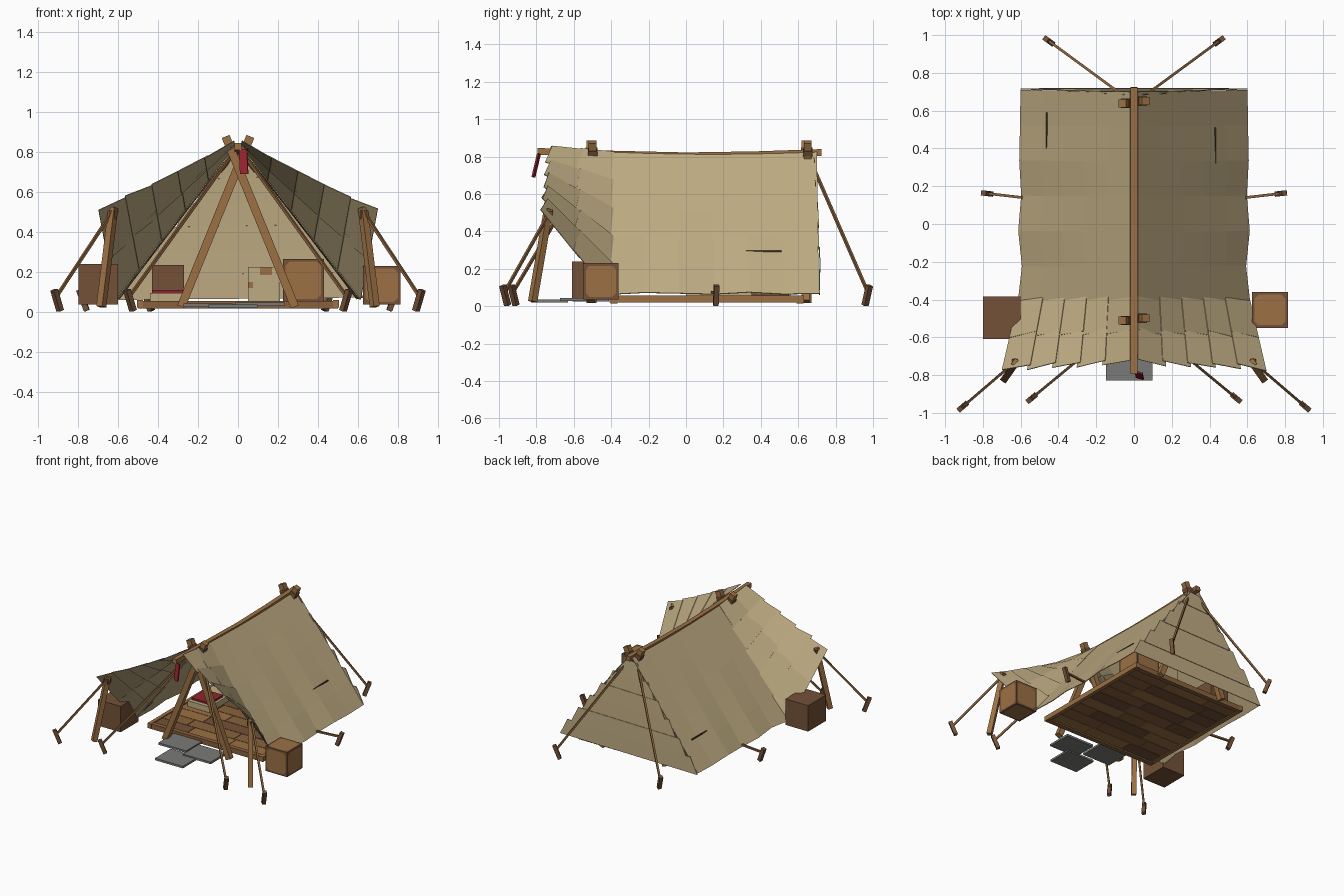
import bpy, bmesh, math, random
from mathutils import Vector

if "Cube" in bpy.data.objects:
    bpy.data.objects.remove(bpy.data.objects["Cube"])

random.seed(4)


def mat(name, rgb):
    m = bpy.data.materials.new(name)
    lin = [((c / 255 + 0.055) / 1.055) ** 2.4 for c in rgb]
    m.diffuse_color = (*lin, 1)
    m.use_nodes = True
    m.node_tree.nodes["Principled BSDF"].inputs["Base Color"].default_value = m.diffuse_color
    return m


CANVAS = mat("canvas", (190, 171, 130))
WOOD = mat("wood", (156, 113, 68))
DARK = mat("dark wood", (116, 81, 56))
PLANK = mat("plank wood", (136, 97, 60))
STONE = mat("stone", (122, 122, 120))
RED = mat("red cloth", (146, 34, 46))
SLIT = mat("dark slit", (62, 54, 40))


def finish(name, bm, *mats):
    bmesh.ops.recalc_face_normals(bm, faces=bm.faces)
    me = bpy.data.meshes.new(name)
    bm.to_mesh(me)
    bm.free()
    for m in mats:
        me.materials.append(m)
    ob = bpy.data.objects.new(name, me)
    bpy.context.collection.objects.link(ob)
    return ob


def box(name, x, y, z, *mats):
    """Box from (min, max) ranges."""
    bm = bmesh.new()
    bmesh.ops.create_cube(bm, size=1)
    for v in bm.verts:
        v.co = [r[0] if c < 0 else r[1] for c, r in zip(v.co, (x, y, z))]
    return finish(name, bm, *mats)


def bar(name, p, q, w, m):
    """Square bar between two points."""
    p, q = Vector(p), Vector(q)
    bm = bmesh.new()
    bmesh.ops.create_cube(bm, size=1)
    for v in bm.verts:
        v.co = (v.co.x * w, v.co.y * w, v.co.z * (q - p).length)
    ob = finish(name, bm, m)
    ob.location = (p + q) / 2
    ob.rotation_euler = (q - p).to_track_quat('Z', 'Y').to_euler()
    return ob


def cloth(name, func, nu, nv, m=CANVAS, t=0.005):
    """Thin sheet from a function of u and v in 0..1."""
    bm = bmesh.new()
    g = [[bm.verts.new(func(i / nu, j / nv)) for j in range(nv + 1)] for i in range(nu + 1)]
    for i in range(nu):
        for j in range(nv):
            bm.faces.new((g[i][j], g[i + 1][j], g[i + 1][j + 1], g[i][j + 1]))
    ob = finish(name, bm, m)
    s = ob.modifiers.new("thickness", 'SOLIDIFY')
    s.thickness, s.offset = t, 0
    return ob


def crate(name, x, y, z):
    """Crate with a lighter panel set into every face."""
    ob = box(name, x, y, z, DARK, WOOD)
    bm = bmesh.new()
    bm.from_mesh(ob.data)
    faces = list(bm.faces)
    bmesh.ops.inset_individual(bm, faces=faces, thickness=0.02)
    for f in faces:
        f.material_index = 1
    # clipped panel corners
    bmesh.ops.bevel(bm, geom=[v for f in faces for v in f.verts], offset=0.02,
                    affect='VERTICES', segments=1, material=-1)
    bm.to_mesh(ob.data)
    bm.free()


# ridge beam with a slight sag
ys = [-0.79, -0.42, 0.0, 0.38, 0.72]
zs = [0.828, 0.814, 0.804, 0.81, 0.822]
for k in range(4):
    bar("ridge_beam", (0, ys[k] - 0.004, zs[k]), (0, ys[k + 1] + 0.004, zs[k + 1]), 0.036, WOOD)

# crossed frames with lashings
for y in (-0.505, 0.645):
    for s in (-1, 1):
        yy = y + 0.006 * s
        bar("frame_pole", (-0.285 * s, yy, 0.025), (0.062 * s, yy, 0.878), 0.042, WOOD)
        bar("pole_lashing", (0.034 * s, yy, 0.81), (0.046 * s, yy, 0.838), 0.05, DARK)

# roof sides
for s in (-1, 1):
    def roof(u, v):
        x = 0.018 + (0.595 - 0.022 * math.sin(u * 8.5) ** 2 * v) * v
        return (s * x, -0.41 + 1.11 * u + 0.01 * v * u,
                0.822 - 0.76 * v - 0.012 * math.sin(math.pi * u) * (1 - v) + 0.012 * v * math.sin(u * 7) ** 2)
    cloth("roof_side", roof, 6, 5)
    y0 = 0.32 if s > 0 else 0.40
    x0 = 0.43 if s > 0 else 0.462
    z0 = 0.822 - 0.76 * (x0 - 0.018) / 0.588
    bar("roof_slit", (s * x0, y0, z0 + 0.004), (s * x0, y0 + 0.19, z0 + 0.004), 0.008, SLIT)


# flared awning of overlapping cloth panels
def awning(s, t, d):
    back = Vector((0.02 + 0.58 * t, -0.40, 0.822 - 0.74 * t))
    front = Vector((0.02 + 0.66 * t, -0.72 - 0.03 * t, 0.845 - 0.345 * t ** 0.95))
    p = back.lerp(front, d)
    return Vector((s * p.x, p.y, p.z))


for s in (-1, 1):
    for i in range(5):
        for j in range(2):
            a, b = i / 5, (i + 1) / 5 + 0.015
            c, e = j * 0.47 - 0.03, (j + 1) * 0.5 + 0.02
            lift = random.uniform(0.003, 0.007)
            turn = random.uniform(0.02, 0.07)

            def panel(u, v):
                p = awning(s, a + (b - a) * u, c + (e - c) * v + turn * (u - 0.5))
                return p + Vector((s * lift * u, -0.01 * u, lift * (1 - 2 * u) + 0.006 * v))
            cloth("awning_panel", panel, 1, 1, t=0.004)

# back wall: stepped rows of cloth
ROWS = 6
for r in range(ROWS):
    z0 = 0.065 + r * 0.12
    z1 = z0 + 0.125
    w0 = 0.6 * (0.815 - z0) / 0.75
    w1 = max(w0 - 0.062, 0.015)
    off = 0.004 * (r % 2)

    def wall(u, v):
        w = w0 + (w1 - w0) * v
        z = z0 + (z1 - z0) * v
        return ((2 * u - 1) * w, 0.715 - 0.035 * (z / 0.8) ** 2 + off, z + 0.012 * (u - 0.5))
    cloth("back_wall_row", wall, 2, 1)

# platform: planks in short mixed lengths, edge beams
NP = 9
for k in range(NP):
    y0 = -0.37 + k * 0.97 / NP
    cuts = [-0.48, random.uniform(-0.3, -0.08), random.uniform(0.08, 0.3), 0.48]
    for n in range(3):
        box("floor_plank", (cuts[n] + 0.002, cuts[n + 1] - 0.002), (y0, y0 + 0.97 / NP - 0.004),
            (0.026, 0.05), random.choice((PLANK, PLANK, DARK, WOOD)))
for y in (-0.385, 0.61):
    box("platform_cross_beam", (-0.5, 0.5), (y - 0.018, y + 0.018), (0.015, 0.055), PLANK)
for s in (-1, 1):
    box("platform_side_beam", (s * 0.49 - 0.015, s * 0.49 + 0.015), (-0.41, 0.63), (0.02, 0.058), WOOD)


# stakes and guy lines
def guy(top, foot):
    for s in (-1, 1):
        t = Vector((top[0] * s, top[1], top[2]))
        f = Vector((foot[0] * s, foot[1], 0.075))
        out = (f - t)
        out.z = 0
        out.normalize()
        bar("guy_line", t, f, 0.014, PLANK)
        bar("stake", f - out * 0.025 - Vector((0, 0, 0.07)), f + out * 0.015 + Vector((0, 0, 0.035)), 0.028, DARK)


guy((0.03, -0.5, 0.79), (0.545, -0.925))
guy((0.63, -0.73, 0.50), (0.91, -0.97))
guy((0.03, 0.66, 0.79), (0.455, 0.972))
guy((0.59, 0.14, 0.075), (0.782, 0.162))

# awning posts
for s in (-1, 1):
    bar("awning_post", (s * 0.685, -0.82, 0.025), (s * 0.625, -0.735, 0.52), 0.036, WOOD)
    bar("post_tie", (s * 0.61, -0.735, 0.485), (s * 0.645, -0.735, 0.485), 0.042, DARK)

# crates outside and inside
box("left_crate", (-0.8, -0.6), (-0.61, -0.385), (0.035, 0.24), DARK)
crate("right_crate", (0.625, 0.815), (-0.55, -0.36), (0.035, 0.23))
crate("inner_crate", (0.225, 0.43), (0.35, 0.55), (0.05, 0.265))
box("inner_chest", (-0.43, -0.27), (0.38, 0.55), (0.05, 0.235), DARK)
box("supply_box", (0.05, 0.21), (0.42, 0.56), (0.05, 0.225), CANVAS)
box("box_patch", (0.11, 0.17), (0.414, 0.42), (0.185, 0.222), WOOD)
box("box_patch", (0.05, 0.075), (0.414, 0.42), (0.12, 0.15), WOOD)

# bedroll with blanket
box("bed_mat", (-0.44, -0.25), (0.0, 0.36), (0.05, 0.095), CANVAS)
box("blanket", (-0.43, -0.27), (0.03, 0.2), (0.095, 0.11), RED)

# stepping stones
for x, y, z in ((-0.15, -0.51, 0.03), (-0.025, -0.73, 0.025), (0.11, -0.575, 0.035)):
    box("stepping_stone", (x - 0.122, x + 0.122), (y - 0.098, y + 0.098), (z - 0.006, z + 0.01), STONE)

# red pennant on the ridge end
cloth("pennant", lambda u, v: (0.005 + 0.04 * u + 0.006 * v, -0.78 - 0.03 * v - 0.012 * u, 0.815 - 0.125 * v),
      1, 2, RED, 0.01)
